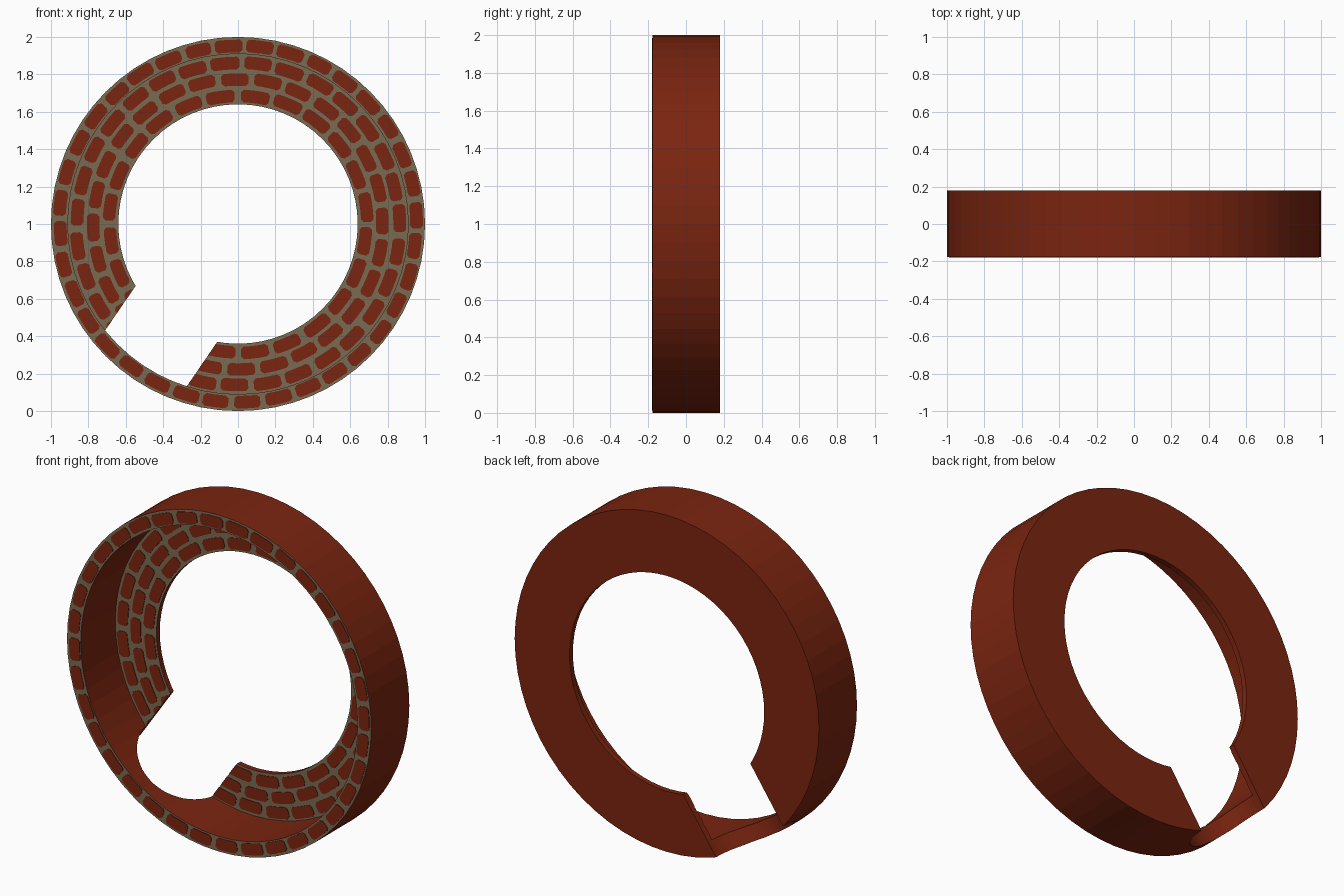
import bpy, bmesh, math, random
from mathutils import Vector, Matrix

if "Cube" in bpy.data.objects:
    bpy.data.objects.remove(bpy.data.objects["Cube"])

random.seed(4)
SEG = 64
CZ = 1.0
FRONT, BACK, PLATE = -0.18, 0.18, 0.148   # y of rim front, back, recessed plate front
R_OUT, R_RIM, R_HOLE = 1.0, 0.91, 0.64
LIFT = 0.003                              # brick plate thickness


def material(name, rgb):
    m = bpy.data.materials.new(name)
    m.diffuse_color = (*rgb, 1)
    m.use_nodes = True
    m.node_tree.nodes["Principled BSDF"].inputs["Base Color"].default_value = m.diffuse_color
    return m


red = material("brick_red", (0.195, 0.018, 0.005))
grey = material("mortar_grey", (0.19, 0.145, 0.085))


def polar(r, a, y):
    return (r * math.sin(a), y, CZ + r * math.cos(a))


def finish(name, bm, mats):
    bmesh.ops.recalc_face_normals(bm, faces=bm.faces)
    me = bpy.data.meshes.new(name)
    ob = bpy.data.objects.new(name, me)
    bpy.context.collection.objects.link(ob)
    for m in mats:
        me.materials.append(m)
    bm.normal_update()
    bm.to_mesh(me)
    bm.free()
    return ob


# Ring body: lathed L-shaped section (rim plus recessed back plate)
bm = bmesh.new()
profile = [(R_RIM, FRONT + LIFT), (R_OUT, FRONT + LIFT), (R_OUT, BACK),
           (R_HOLE, BACK), (R_HOLE, PLATE), (R_RIM, PLATE)]
rings = [[bm.verts.new(polar(r, math.tau * i / SEG, y)) for r, y in profile]
         for i in range(SEG)]
n = len(profile)
for i in range(SEG):
    a, b = rings[i], rings[(i + 1) % SEG]
    for k in range(n):
        f = bm.faces.new((a[k], a[(k + 1) % n], b[(k + 1) % n], b[k]))
        f.material_index = 1 if k in (0, 4) else 0   # mortar on front-facing faces
ring = finish("ring_body", bm, [red, grey])


# Brick plates: rows of curved, corner-clipped bricks
def brick(bm, r0, r1, a0, a1, y0, y1):
    c = 0.014
    d = c / r0
    steps = 3
    outer = [(r1, a0 + d + (a1 - a0 - 2 * d) * i / steps) for i in range(steps + 1)]
    inner = [(r0, a) for _, a in reversed(outer)]
    pts = outer + [(r1 - c, a1), (r0 + c, a1)] + inner + [(r0 + c, a0), (r1 - c, a0)]
    lo = [bm.verts.new(polar(r, a, y0)) for r, a in pts]
    hi = [bm.verts.new(polar(r, a, y1)) for r, a in pts]
    bm.faces.new(lo)
    bm.faces.new(hi[::-1])
    for i in range(len(pts)):
        j = (i + 1) % len(pts)
        bm.faces.new((lo[i], lo[j], hi[j], hi[i]))


def brick_rows(name, rows, y):
    bm = bmesh.new()
    for r0, r1, count, shift in rows:
        step = math.tau / count
        for i in range(count):
            g0, g1 = (random.uniform(0.008, 0.018) / r0 for _ in range(2))
            j = random.uniform(-0.004, 0.004)
            brick(bm, r0 + j, r1 + j, (i + shift) * step + g0,
                  (i + 1 + shift) * step - g1, y - LIFT, y + LIFT)
    return finish(name, bm, [red])


brick_rows("rim_bricks", [(0.920, 0.988, 36, 0.2)], FRONT + LIFT)
plate_bricks = brick_rows("plate_bricks", [(0.655, 0.722, 24, 0.0), (0.742, 0.808, 28, 0.4),
                                           (0.828, 0.896, 31, 0.1)], PLATE)

# Round radial passage cut through the lower left of the back
axis = Vector((-0.565, 0, -0.825)).normalized()
bm = bmesh.new()
bmesh.ops.create_cone(bm, cap_ends=True, segments=64, radius1=0.267, radius2=0.267, depth=1.0,
                      matrix=Matrix.Translation(Vector((0, BACK + 0.0005, CZ)) + axis * 0.85)
                      @ axis.to_track_quat('Z', 'Y').to_matrix().to_4x4())
cutter = finish("passage_cutter", bm, [red])
cutter.hide_render = True
for ob in (ring, plate_bricks):
    mod = ob.modifiers.new("passage", 'BOOLEAN')
    mod.operation = 'DIFFERENCE'
    mod.solver = 'EXACT'
    mod.object = cutter
    bpy.context.view_layer.objects.active = ob
    bpy.ops.object.modifier_apply(modifier=mod.name)
bpy.data.objects.remove(cutter)
